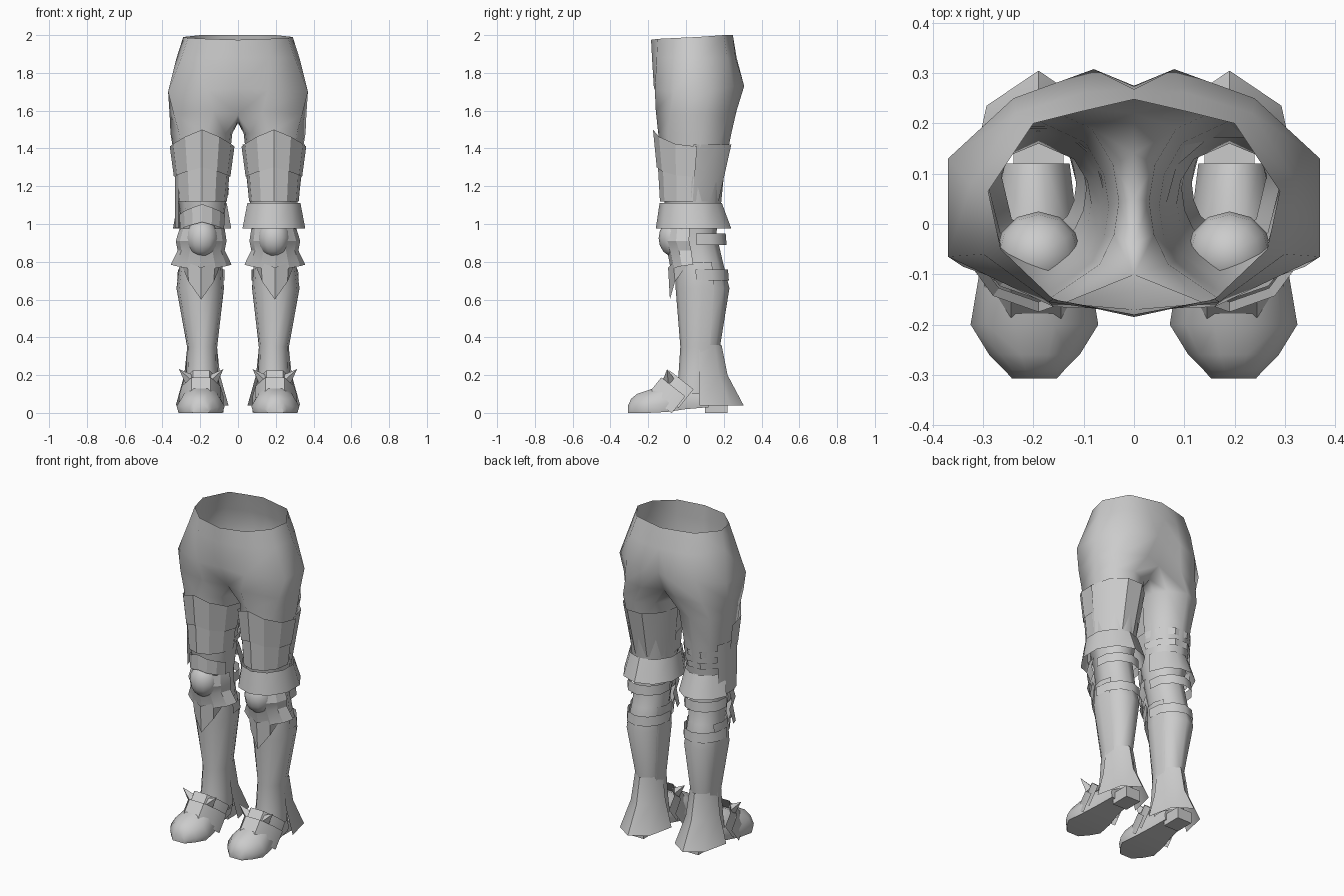
import bpy, bmesh, math
from mathutils import Vector

cube = bpy.data.objects.get("Cube")
if cube:
    bpy.data.objects.remove(cube)

grey = bpy.data.materials.new("plain grey")
grey.use_nodes = True
COLOUR = (0.6, 0.6, 0.6, 1)
grey.diffuse_color = COLOUR
grey.node_tree.nodes["Principled BSDF"].inputs["Base Color"].default_value = COLOUR


def finish(name, bm, smooth=40):
    mesh = bpy.data.meshes.new(name)
    bm.to_mesh(mesh)
    bm.free()
    mesh.materials.append(grey)
    ob = bpy.data.objects.new(name, mesh)
    bpy.context.collection.objects.link(ob)
    bpy.ops.object.select_all(action='DESELECT')
    ob.select_set(True)
    bpy.context.view_layer.objects.active = ob
    bpy.ops.object.shade_smooth_by_angle(angle=math.radians(smooth))
    return ob


def skin(bm, rows, closed=False, flip=False):
    """Join rows of vertices, listed top to bottom, with quads."""
    for hi, lo in zip(rows, rows[1:]):
        n = len(hi)
        for j in range(n if closed else n - 1):
            k = (j + 1) % n
            face = [lo[j], lo[k], hi[k], hi[j]]
            bm.faces.new(face[::-1] if flip else face)


def sheet(name, rows, flip=False, smooth=40):
    bm = bmesh.new()
    skin(bm, [[bm.verts.new(p) for p in row] for row in rows], flip=flip)
    return finish(name, bm, smooth)


def oval(level, degrees, s=1):
    """Points round a leg: 0 is the front, 90 the outer side; peak lifts the front."""
    z, xc, rx, yc, ry, *rest = level
    peak = rest[0] if rest else 0
    pts = []
    for d in degrees:
        a = math.radians(d)
        pts.append((s * (xc + rx * math.sin(a)), yc - ry * math.cos(a),
                    z + peak * max(0, 1 - abs(d) / 75)))
    return pts


def shell(name, s, levels, start, end, n, smooth=40):
    degrees = [start + (end - start) * i / n for i in range(n + 1)]
    return sheet(name, [oval(l, degrees, s) for l in levels], s < 0, smooth)


# Hips and legs: half rings that close under the crotch into a leg, then mirrored
hips = [
    [(0, -.185, 1.975), (.16, -.15, 1.98), (.265, -.05, 1.985), (.29, .065, 1.99),
     (.2, .2, 2), (.1, .225, 2), (0, .248, 2)],
    [(0, -.18, 1.88), (.17, -.155, 1.88), (.3, -.06, 1.88), (.325, .08, 1.88),
     (.235, .22, 1.88), (.1, .262, 1.88), (0, .268, 1.88)],
    [(0, -.17, 1.72), (.16, -.165, 1.71), (.37, -.065, 1.7), (.37, .13, 1.7),
     (.24, .25, 1.73), (.08, .308, 1.73), (0, .275, 1.73)],
    [(0, -.1, 1.58), (.13, -.16, 1.6), (.34, -.085, 1.58), (.362, .1, 1.58),
     (.27, .22, 1.58), (.12, .268, 1.6), (0, .22, 1.6)]]
crotch = [(0, .14, 1.545), (0, .05, 1.535), (0, -.04, 1.545)]
leg_levels = [(1.48, .195, .165, .045, .195), (1.3, .19, .14, .035, .17),
              (1.1, .19, .125, .035, .15), (.95, .19, .105, .04, .12),
              (.8, .195, .1, .07, .125), (.66, .2, .115, .09, .14),
              (.35, .19, .075, .08, .1), (.08, .19, .075, .08, .1)]
around = [-50, -10, 45, 100, 140, 180, 222, 248, 270, 290]
bm = bmesh.new()
rows = [[bm.verts.new(p) for p in ring] for ring in hips]
skin(bm, rows)
loop = rows[-1] + [bm.verts.new(p) for p in crotch]
skin(bm, [loop] + [[bm.verts.new(p) for p in oval(l, around)] for l in leg_levels], True)
body = finish("trousers", bm, 70)
body.modifiers.new("mirror", 'MIRROR').use_clip = True


def foot(name, s):
    # Sections from heel to toe: y, half width, top, bottom
    stations = [(.12, .07, .14, .03), (0, .085, .17, .02), (-.1, .11, .16, .005),
                (-.2, .127, .12, 0), (-.26, .09, .1, 0), (-.29, .06, .075, 0),
                (-.307, .045, .04, 0)]
    arch = [(-.92, 0), (-1, .3), (-.75, .72), (-.3, 1), (.3, 1), (.75, .72), (1, .3), (.92, 0)]
    bm = bmesh.new()
    rows = [[bm.verts.new((s * (.198 + w * u), y, lo + (hi - lo) * v)) for u, v in arch]
            for y, w, hi, lo in stations]
    skin(bm, rows, True)
    bm.faces.new(rows[0])
    bm.faces.new(rows[-1])
    bmesh.ops.recalc_face_normals(bm, faces=bm.faces)
    finish(name, bm, 50)


def instep_band(name, s, half, shift, wide):
    # Strip arched over the foot, sloping down and back at the sides
    rows = []
    for edge in (1, -1):
        row = []
        for d in (-90, -60, -25, 25, 60, 90):
            a = math.radians(d)
            drop = 1 - math.cos(a)
            row.append((s * (.195 + half * math.sin(a)),
                        -.14 + .14 * drop + edge * wide * .8 - shift,
                        .185 - .11 * drop + edge * wide - shift * .8))
        rows.append(row)
    sheet(name, rows, s < 0)


def spike(name, base, tip, radius):
    bm = bmesh.new()
    axis = Vector(tip) - Vector(base)
    bmesh.ops.create_cone(bm, cap_ends=True, segments=4, radius1=radius, radius2=0,
                          depth=axis.length)
    turn = axis.to_track_quat('Z', 'Y')
    for v in bm.verts:
        v.co = turn @ v.co + (Vector(base) + Vector(tip)) / 2
    finish(name, bm, 20)


for side, s in (("left", 1), ("right", -1)):
    # Thigh armour, two lames with a raised front point
    shell(side + "_upper_thigh_plate", s, [(1.41, .19, .172, .04, .215, .09),
          (1.25, .19, .15, .03, .185, .05)], -95, 95, 6, 20)
    shell(side + "_lower_thigh_plate", s, [(1.29, .19, .148, .03, .18, .04),
          (1.12, .19, .132, .022, .16)], -95, 95, 6, 20)
    if s > 0:
        shell("left_rear_thigh_plate", s, [(1.42, .19, .165, .04, .21),
              (1.12, .19, .13, .025, .155)], 90, 270, 5)
        shell("left_knee_cuff", s, [(1.11, .19, .148, .025, .165),
              (.975, .19, .175, .04, .2)], -180, 180, 10)
    else:
        shell("right_side_thigh_plate", s, [(1.3, .19, .146, .03, .175),
              (.98, .19, .145, .03, .16)], 60, 125, 3)
        shell("right_rear_cuff", s, [(1.11, .19, .135, .025, .165),
              (.975, .19, .16, .04, .2)], 105, 255, 5)
        for z in (1.15, 1.22):
            shell("right_thigh_strap", s, [(z + .04, .19, .142, .035, .167),
                  (z, .19, .138, .035, .162)], 90, 270, 5)

    # Knee: gabled plate, round cop, flared wings and a long point below
    shell(side + "_knee_plate", s, [(1.05, .19, .125, .02, .145, .055),
          (.97, .19, .12, .02, .145, .04)], -75, 75, 6, 20)
    bm = bmesh.new()
    bmesh.ops.create_uvsphere(bm, u_segments=12, v_segments=8, radius=1)
    for v in bm.verts:
        v.co = (s * .19 + .085 * v.co.x, -.06 + .085 * v.co.y, .925 + .1 * v.co.z)
    finish(side + "_knee_cop", bm, 60)
    shell(side + "_knee_wings", s, [(.975, .19, .12, .03, .14), (.91, .195, .135, .03, .15),
          (.86, .195, .125, .04, .14), (.785, .195, .162, .05, .13, -.03)], -85, 85, 6, 25)
    shell(side + "_knee_point", s, [(.82, .195, .12, .04, .135, -.05),
          (.79, .195, .11, .045, .13, -.19)], -75, 75, 4, 20)
    for z, ry in ((.89, .135), (.7, .147)):
        shell(side + "_calf_strap", s, [(z + .06, .195, .125, .075, ry),
              (z, .197, .127, .08, ry)], 80, 280, 6)

    # Greave and flared heel guard
    shell(side + "_greave", s, [(.8, .195, .112, .065, .125), (.66, .2, .126, .075, .13),
          (.35, .19, .08, .07, .1), (.2, .19, .085, .06, .1), (.1, .19, .09, .05, .1)],
          -125, 125, 8, 60)
    shell(side + "_heel_guard", s, [(.36, .19, .078, .08, .108), (.2, .19, .095, .08, .14),
          (.04, .19, .14, .09, .215)], 85, 275, 4, 50)

    # Boot
    foot(side + "_foot", s)
    instep_band(side + "_toe_band", s, .118, .04, .045)
    instep_band(side + "_instep_band", s, .105, 0, .05)
    bm = bmesh.new()
    bmesh.ops.create_cube(bm, size=1)
    for v in bm.verts:
        v.co = (s * .19 + .1 * v.co.x, .16 + .12 * v.co.y, .035 + .07 * v.co.z)
    finish(side + "_heel_block", bm, 20)
    for way in (-1, 1):
        x = s * .195
        spike(side + "_foot_spike", (x + way * .06, -.09, .175), (x + way * .118, -.1, .232), .032)
